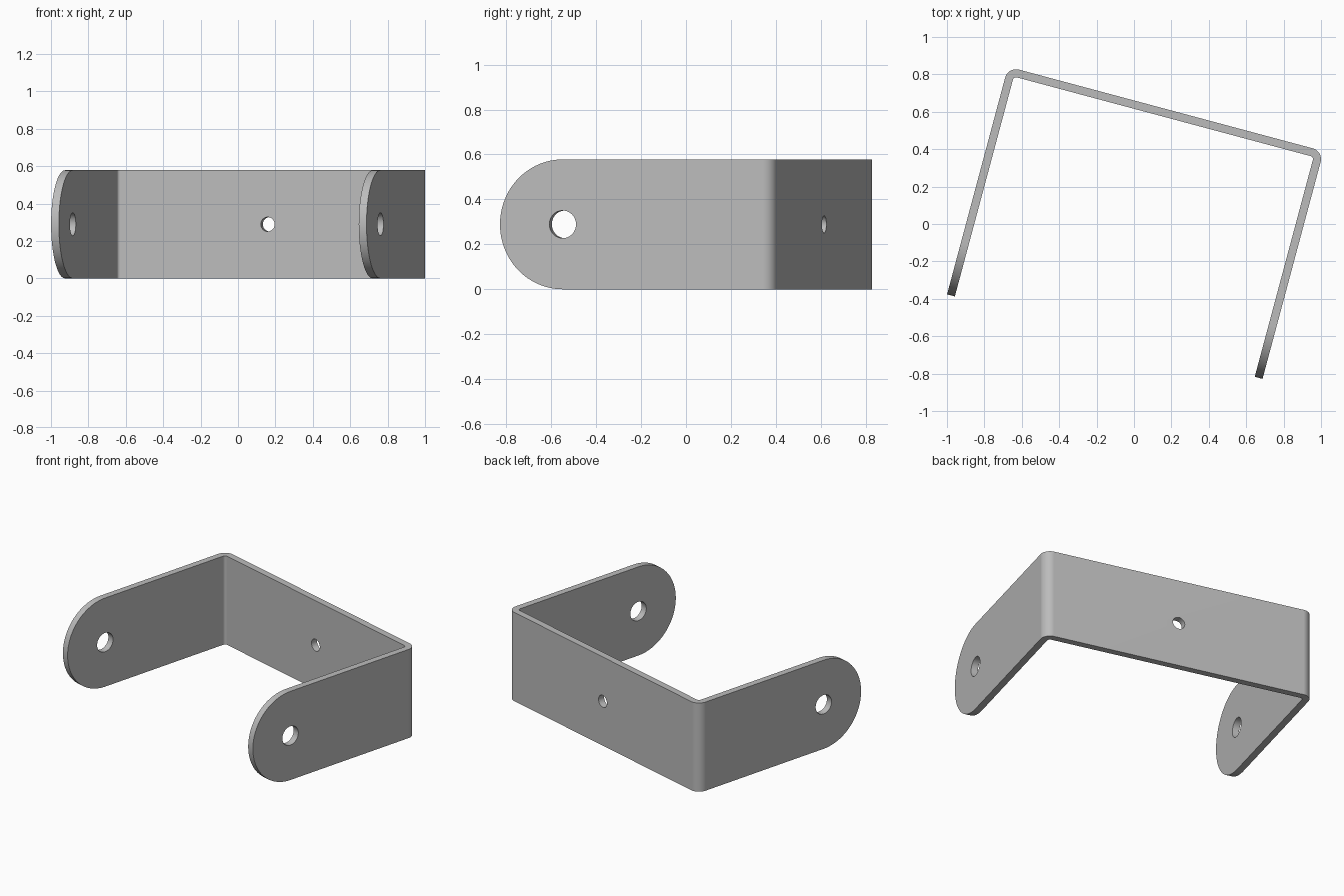
import bpy
import bmesh
from math import pi, cos, sin, radians
from mathutils import Matrix, Vector

cube = bpy.data.objects.get("Cube")
if cube:
    bpy.data.objects.remove(cube)

# Bracket dimensions, in its own unrotated frame
HALF, FRONT, BACK = 0.873, -0.622, 0.638
HEIGHT, THICK, BEND = 0.578, 0.043, 0.06
MID = HEIGHT / 2
TURN = Matrix.Translation((0.005, 0, 0))
TURN = Matrix.Rotation(radians(-15), 4, "Z") @ TURN

steel = bpy.data.materials.new("Grey steel")
steel.use_nodes = True
grey = (0.5, 0.5, 0.5, 1)
steel.diffuse_color = grey
steel.node_tree.nodes["Principled BSDF"].inputs["Base Color"].default_value = grey


def arc(cx, cy, r, start, end, steps):
    """Points along a circular arc."""
    angles = [start + (end - start) * i / steps for i in range(steps + 1)]
    return [(cx + r * cos(a), cy + r * sin(a)) for a in angles]


def prism(name, points, direction):
    """Extrude a closed 3D outline into a solid object."""
    bm = bmesh.new()
    face = bm.faces.new([bm.verts.new(p) for p in points])
    out = bmesh.ops.extrude_face_region(bm, geom=[face])
    moved = [g for g in out["geom"] if isinstance(g, bmesh.types.BMVert)]
    bmesh.ops.translate(bm, verts=moved, vec=Vector(direction))
    bmesh.ops.recalc_face_normals(bm, faces=bm.faces)
    mesh = bpy.data.meshes.new(name)
    bm.to_mesh(mesh)
    bm.free()
    obj = bpy.data.objects.new(name, mesh)
    bpy.context.collection.objects.link(obj)
    return obj


def cut(target, cutter, operation):
    mod = target.modifiers.new(cutter.name, "BOOLEAN")
    mod.object, mod.operation, mod.solver = cutter, operation, "EXACT"
    cutter.hide_render = True
    return cutter


# Folded strip with rounded bends
cx, cy = HALF - BEND, BACK - BEND
outer = arc(cx, cy, BEND, 0, pi / 2, 10)
inner = arc(cx, cy, BEND - THICK, 0, pi / 2, 10)
right_half = [(HALF, FRONT)] + outer
inside = [(HALF - THICK, FRONT)] + inner
outline = (right_half + [(-x, y) for x, y in reversed(right_half)]
           + [(-x, y) for x, y in inside] + list(reversed(inside)))
bracket = prism("bracket", [(x, y, 0) for x, y in outline], (0, 0, HEIGHT))
bracket.data.materials.append(steel)

# Round the leg ends, drill the pivot holes and the back hole
pivot = FRONT + MID
side = arc(pivot, MID, MID, pi / 2, 3 * pi / 2, 48) + [(1, 0), (1, HEIGHT)]
pivot_ring = arc(pivot, MID, 0.0615, 0, 2 * pi, 48)[:-1]
back_ring = arc(0, MID, 0.0385, 0, 2 * pi, 40)[:-1]
cutters = [
    cut(bracket, prism("rounded_end_cutter", [(-1, y, z) for y, z in side], (2, 0, 0)), "INTERSECT"),
    cut(bracket, prism("pivot_hole_cutter", [(-1, y, z) for y, z in pivot_ring], (2, 0, 0)), "DIFFERENCE"),
    cut(bracket, prism("back_hole_cutter", [(x, 0.4, z) for x, z in back_ring], (0, 0.5, 0)), "DIFFERENCE"),
]

# Keep the cut result, drop the cutters
bpy.context.view_layer.update()
result = bpy.data.meshes.new_from_object(
    bracket.evaluated_get(bpy.context.evaluated_depsgraph_get()))
bracket.modifiers.clear()
bracket.data = result
for cutter in cutters:
    bpy.data.objects.remove(cutter)
result.materials.clear()
result.materials.append(steel)
for poly in result.polygons:
    poly.material_index = 0
result.transform(TURN)

# Smooth bends and rims, flat plates
bpy.ops.object.select_all(action="DESELECT")
bracket.select_set(True)
bpy.context.view_layer.objects.active = bracket
bpy.ops.object.shade_smooth_by_angle(angle=radians(30))
weighted = bracket.modifiers.new("flat_plates", "WEIGHTED_NORMAL")
weighted.keep_sharp = True
